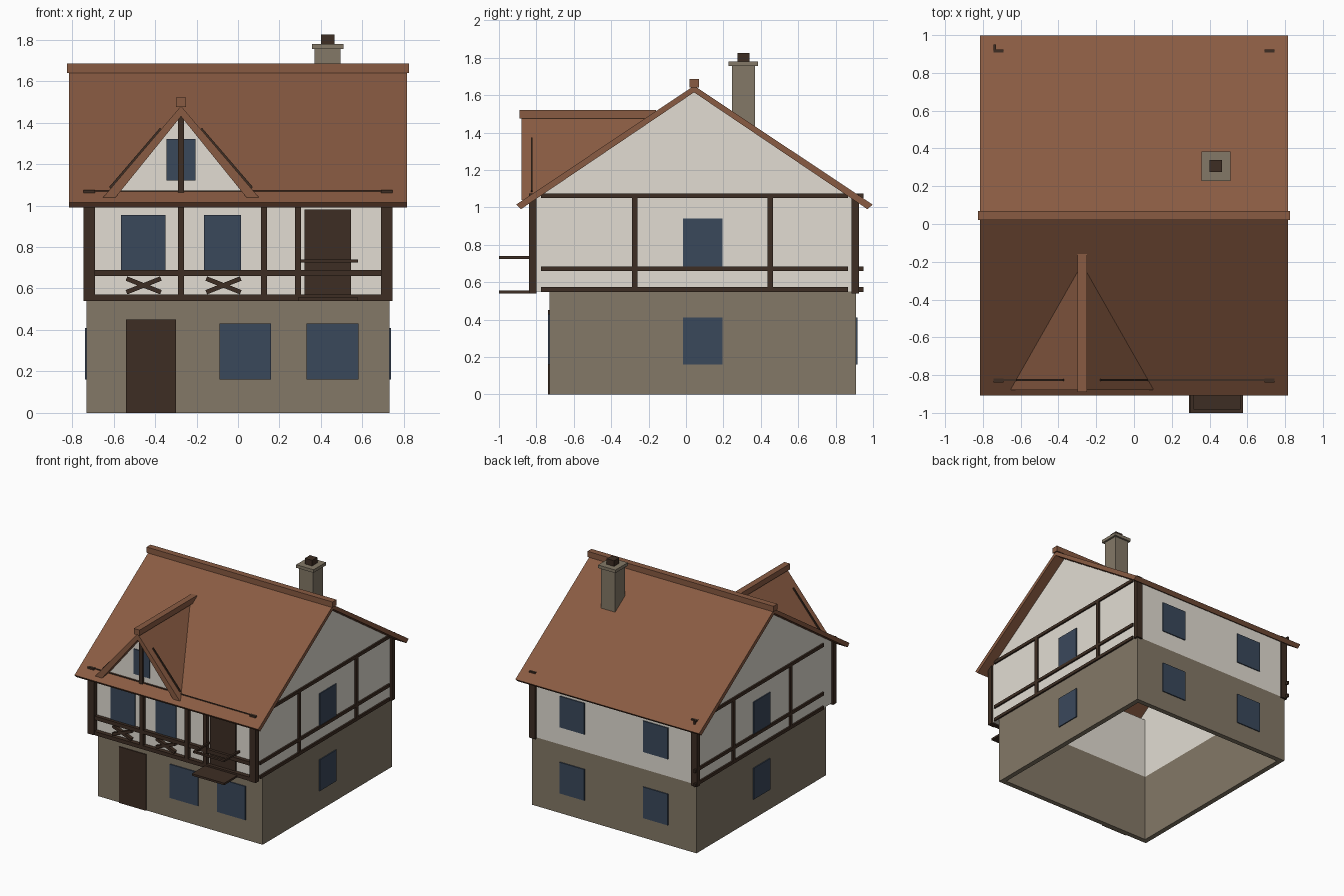
import bpy, bmesh
from mathutils import Vector

if "Cube" in bpy.data.objects:
    bpy.data.objects.remove(bpy.data.objects["Cube"])


def material(name, rgb):
    m = bpy.data.materials.new(name)
    m.diffuse_color = (*rgb, 1)
    m.use_nodes = True
    m.node_tree.nodes["Principled BSDF"].inputs["Base Color"].default_value = m.diffuse_color
    return m


STONE = material("stone", (0.23, 0.19, 0.135))
PLASTER = material("cream plaster", (0.76, 0.72, 0.65))
ROOF = material("clay roof", (0.25, 0.105, 0.055))
TIMBER = material("dark timber", (0.048, 0.027, 0.017))
GLASS = material("blue glass", (0.042, 0.065, 0.105))


def prism(name, pts, axis, a, b, mat):
    """Extrude a profile along x (pts are y,z) or along y (pts are x,z)."""
    bm = bmesh.new()
    place = (lambda p, t: (t, p[0], p[1])) if axis == 'x' else (lambda p, t: (p[0], t, p[1]))
    near = [bm.verts.new(place(p, a)) for p in pts]
    far = [bm.verts.new(place(p, b)) for p in pts]
    bm.faces.new(near)
    bm.faces.new(far[::-1])
    n = len(pts)
    for i in range(n):
        j = (i + 1) % n
        bm.faces.new((near[i], far[i], far[j], near[j]))
    bmesh.ops.recalc_face_normals(bm, faces=bm.faces)
    me = bpy.data.meshes.new(name)
    bm.to_mesh(me)
    bm.free()
    me.materials.append(mat)
    ob = bpy.data.objects.new(name, me)
    bpy.context.collection.objects.link(ob)
    return ob


def box(name, x0, x1, y0, y1, z0, z1, mat):
    return prism(name, [(x0, z0), (x1, z0), (x1, z1), (x0, z1)], 'y', y0, y1, mat)


def bar(name, p, q, w, y0, y1, mat):
    """Slanted bar in the x-z plane."""
    p, q = Vector(p), Vector(q)
    d = (q - p).normalized() * w / 2
    n = Vector((-d.y, d.x))
    return prism(name, [p + n, q + n, q - n, p - n], 'y', y0, y1, mat)


# Stone ground floor, hollow and open below
box("stone_front_wall", -.73, .73, -.73, -.69, 0, .55, STONE)
box("stone_back_wall", -.73, .73, .87, .91, 0, .55, STONE)
for s, side in ((-1, "left"), (1, "right")):
    xa, xb = sorted((s * .69, s * .73))
    box(f"stone_{side}_wall", xa, xb, -.69, .87, 0, .55, STONE)
    # Plastered gable wall above
    prism(f"{side}_gable_wall", [(-.80, .55), (-.80, 1.05), (.043, 1.615), (.91, 1.035), (.91, .55)],
          'x', xa, xb, PLASTER)
box("upper_front_wall", -.69, .69, -.80, -.69, .55, 1.05, PLASTER)
box("upper_back_wall", -.69, .69, .87, .91, .55, 1.035, PLASTER)

# Main roof and ridge cap
prism("main_roof", [(-.908, 1.015), (.043, 1.65), (.998, 1.015), (.97, .99), (.043, 1.615), (-.883, .99)],
      'x', -.815, .815, ROOF)
box("roof_ridge_cap", -.825, .825, .02, .07, 1.64, 1.685, ROOF)

# Dormer: roof cut off along the main slope, ridge cap, front wall
C = -.275
dormer = prism("dormer_roof", [(C - .375, 1.04), (C, 1.48), (C + .375, 1.04), (C + .315, 1.04), (C, 1.43), (C - .315, 1.04)],
               'y', -.88, 0, ROOF)
for v in dormer.data.vertices:
    if v.co.y > -.5:
        v.co.y = (v.co.z - 1.015) / .667 - .9
box("dormer_ridge_cap", C - .025, C + .025, -.89, -.16, 1.475, 1.52, ROOF)
prism("dormer_wall", [(C - .33, 1.045), (C + .33, 1.045), (C, 1.45)], 'y', -.82, -.80, PLASTER)
box("dormer_window", C - .07, C + .07, -.828, -.82, 1.12, 1.32, GLASS)
box("dormer_post", C - .015, C + .015, -.838, -.82, 1.04, 1.45, TIMBER)
for s in (-1, 1):
    bar("dormer_rake_timber", (C + s * .335, 1.08), (C + s * .09, 1.365), .03, -.83, -.82, TIMBER)

# Chimney
box("chimney_stack", .37, .495, .245, .37, 1.40, 1.755, STONE)
box("chimney_cap", .357, .51, .228, .385, 1.755, 1.78, STONE)
box("chimney_pot", .40, .465, .275, .34, 1.78, 1.825, TIMBER)

# Corner posts and side framing
for s, side in ((-1, "left"), (1, "right")):
    xa, xb = sorted((s * .69, s * .745))
    box(f"{side}_front_corner_post", xa, xb, -.84, -.80, .54, 1.075, TIMBER)
    box(f"{side}_back_corner_post", xa, xb, .885, .925, .54, 1.075, TIMBER)
    xa, xb = sorted((s * .73, s * .743))
    y0, y1 = (-.775, .865) if s > 0 else (-.69, .95)
    for z in (.548, .66, 1.05):
        box(f"{side}_beam", xa, xb, y0, y1, z, z + .025, TIMBER)
    for y in (-.275, .45):
        box(f"{side}_post", xa, xb, y - .015, y + .015, .55, 1.06, TIMBER)
    # Side windows
    xa, xb = sorted((s * .73, s * .738))
    box(f"{side}_lower_window", xa, xb, -.015, .195, .16, .41, GLASS)
    box(f"{side}_upper_window", xa, xb, -.015, .195, .685, .94, GLASS)
    # Back windows
    for z in (.16, .69):
        box("back_window", s * .37 - .11, s * .37 + .11, .91, .918, z, z + .25, GLASS)

# Front framing
box("front_sill_beam", -.745, .745, -.835, -.80, .54, .57, TIMBER)
box("front_middle_rail", -.69, .69, -.83, -.80, .66, .69, TIMBER)
box("front_top_beam", -.74, .74, -.83, -.80, 1.045, 1.073, TIMBER)
for x in (C, .125, .29):
    box("front_post", x - .015, x + .015, -.835, -.80, .55, 1.05, TIMBER)
for x in (-.455, -.07):
    for s in (-1, 1):
        bar("cross_brace", (x - .083, .615 - s * .033), (x + .083, .615 + s * .033), .022, -.825, -.80, TIMBER)

# Front doors and windows
box("front_door", -.54, -.30, -.738, -.73, 0, .45, TIMBER)
for x in (-.09, .33):
    box("front_lower_window", x, x + .25, -.738, -.73, .16, .43, GLASS)
for x0, x1 in ((-.565, -.35), (-.165, .015)):
    box("front_upper_window", x0, x1, -.808, -.80, .68, .955, GLASS)
box("balcony_door", .32, .545, -.809, -.80, .55, .98, TIMBER)

# Balcony floor and handrail
box("balcony_floor", .29, .578, -1.0, -.80, .54, .556, TIMBER)
box("balcony_front_rail", .30, .578, -1.0, -.98, .725, .74, TIMBER)
for x in (.30, .563):
    box("balcony_side_rail", x, x + .015, -.98, -.80, .725, .74, TIMBER)
